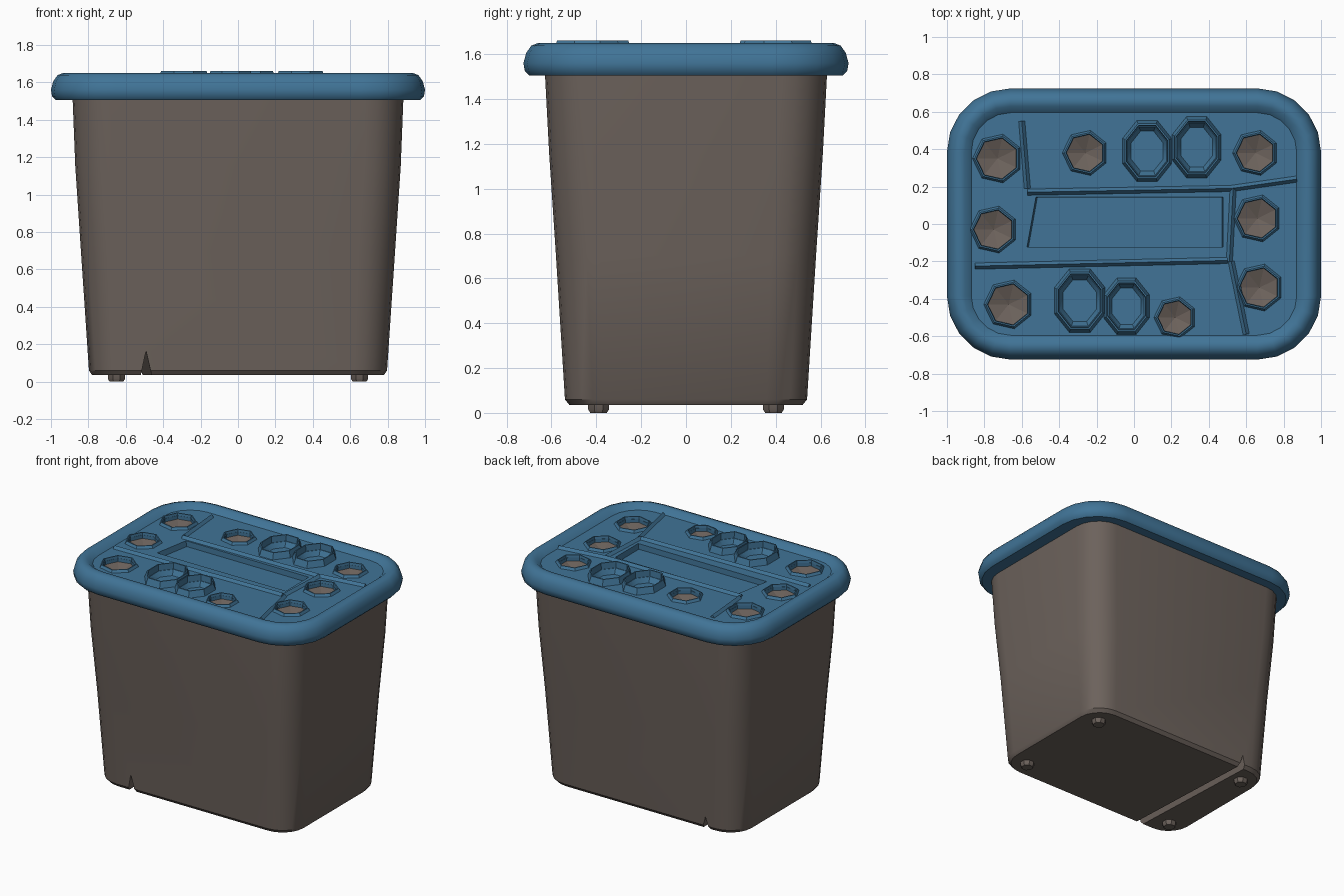
import bpy, bmesh, math
from mathutils import Vector

cube = bpy.data.objects.get("Cube")
if cube:
    bpy.data.objects.remove(cube, do_unlink=True)


def material(name, rgb):
    m = bpy.data.materials.new(name)
    m.use_nodes = True
    m.diffuse_color = (*rgb, 1)
    m.node_tree.nodes["Principled BSDF"].inputs["Base Color"].default_value = (*rgb, 1)
    return m


BLUE = material("lid blue", (0.052, 0.175, 0.31))
BROWN = material("warm grey brown", (0.15, 0.122, 0.106))


def rounded_rect(hx, hy, r, z, seg=5):
    """Ring of points for a rectangle with rounded corners."""
    pts = []
    for k, (sx, sy) in enumerate([(1, 1), (-1, 1), (-1, -1), (1, -1)]):
        for i in range(seg + 1):
            a = math.pi / 2 * (k + i / seg)
            pts.append((sx * (hx - r) + r * math.cos(a), sy * (hy - r) + r * math.sin(a), z))
    return pts


def polygon(x, y, rx, ry, z, n):
    return [(x + rx * math.cos(2 * math.pi * (i + 0.5) / n),
             y + ry * math.sin(2 * math.pi * (i + 0.5) / n), z) for i in range(n)]


def loft(bm, rings, caps=True, closed=False):
    """Skin a stack of equal rings, either capped or looped back on itself."""
    loops = [[bm.verts.new(p) for p in ring] for ring in rings]
    pairs = list(zip(loops, loops[1:]))
    if closed:
        pairs.append((loops[-1], loops[0]))
    for low, high in pairs:
        for i in range(len(low)):
            j = (i + 1) % len(low)
            bm.faces.new((low[i], low[j], high[j], high[i]))
    if caps and not closed:
        bm.faces.new(loops[0][::-1])
        bm.faces.new(loops[-1])


def finish(bm, name, mat, angle=35):
    bmesh.ops.recalc_face_normals(bm, faces=bm.faces)
    me = bpy.data.meshes.new(name)
    bm.to_mesh(me)
    bm.free()
    me.materials.append(mat)
    ob = bpy.data.objects.new(name, me)
    bpy.context.collection.objects.link(ob)
    smooth(ob, angle)
    return ob


def smooth(ob, angle):
    bpy.ops.object.select_all(action='DESELECT')
    ob.select_set(True)
    bpy.context.view_layer.objects.active = ob
    bpy.ops.object.shade_smooth_by_angle(angle=math.radians(angle))


def cut(ob, bm, name, mat):
    """Subtract a cutter, apply the result and drop the cutter."""
    cutter = finish(bm, name, mat)
    cutter.hide_render = True
    mod = ob.modifiers.new("cut", 'BOOLEAN')
    mod.operation, mod.solver, mod.object = 'DIFFERENCE', 'EXACT', cutter
    bpy.ops.object.select_all(action='DESELECT')
    bpy.context.view_layer.objects.active = ob
    bpy.ops.object.modifier_apply(modifier=mod.name)
    bpy.data.objects.remove(cutter, do_unlink=True)
    smooth(ob, 35)


# Tapered container
bm = bmesh.new()
loft(bm, [rounded_rect(hx, hy, r, z) for hx, hy, r, z in [
    (0.78, 0.52, 0.17, 0.035), (0.797, 0.54, 0.18, 0.06), (0.84, 0.58, 0.2, 0.7),
    (0.87, 0.61, 0.2, 1.15), (0.885, 0.63, 0.2, 1.53)]])
container = finish(bm, "container", BROWN)

# Crease running front to back under the container
bm = bmesh.new()
loft(bm, [[(x - 0.035, y, 0.0), (x + 0.04, y, 0.0), (x, y, top)]
          for x, y, top in [(-0.48, -0.8, 0.17), (-0.55, 0.8, 0.12)]])
cut(container, bm, "crease_cutter", BROWN)

# Feet
for side, sx in (("right", -1), ("left", 1)):
    for end, sy in (("front", -1), ("back", 1)):
        bm = bmesh.new()
        loft(bm, [polygon(sx * 0.65, sy * 0.39, r, r, z, 8)
                  for r, z in [(0.04, 0), (0.05, 0.015), (0.05, 0.06)]])
        finish(bm, f"{end}_{side}_foot", BROWN)

# Lid with a rolled rim around a sunken panel
PANEL = 1.615
bm = bmesh.new()
loft(bm, [rounded_rect(1 - d, 0.725 - d, 0.34 - d, z) for d, z in [
    (0.13, 1.505), (0.025, 1.505), (0.006, 1.525), (0, 1.56), (0.012, 1.605),
    (0.035, 1.638), (0.065, 1.65), (0.095, 1.645), (0.13, PANEL)]])
lid = finish(bm, "lid", BLUE)

HOLES = [(-0.73, 0.35, 0.11), (-0.75, -0.03, 0.105), (-0.67, -0.43, 0.11), (-0.26, 0.38, 0.1),
         (0.65, 0.38, 0.1), (0.66, 0.03, 0.105), (0.67, -0.34, 0.105), (0.22, -0.5, 0.09)]
CUPS = [(0.07, 0.39, 0.115), (0.335, 0.41, 0.115), (-0.29, -0.41, 0.12), (-0.04, -0.44, 0.105)]

# Holes, cup recesses and central trough cut into the lid
bm = bmesh.new()
for x, y, r in HOLES:
    loft(bm, [polygon(x, y, r, r, z, 7) for z in (1.545, 1.75)])
for x, y, r in CUPS:
    loft(bm, [polygon(x, y, s * r, s * r * 1.25, z, 8) for s, z in ((0.8, 1.58), (1.0, 1.62), (1.0, 1.75))])
trough = [(-0.6, -0.13), (0.5, -0.13), (0.5, 0.15), (-0.55, 0.15)]
loft(bm, [[(x * s, y * s, z) for x, y in trough] for s, z in ((0.94, 1.575), (1.0, 1.75))])
cut(lid, bm, "recess_cutter", BLUE)

# Shallow brown floors in the holes
for n, (x, y, r) in enumerate(HOLES, 1):
    bm = bmesh.new()
    ring = [bm.verts.new(p) for p in polygon(x, y, r, r, 1.59, 7)]
    tip = bm.verts.new((x, y, 1.555))
    for a, b in zip(ring, ring[1:] + ring[:1]):
        bm.faces.new((a, b, tip))
    finish(bm, f"hole_floor_{n}", BROWN, 10)

# Raised lips round the holes and cups
for label, items, n, stretch, height in (("hole", HOLES, 7, 1.0, 0.018), ("cup", CUPS, 8, 1.25, 0.045)):
    for k, (x, y, r) in enumerate(items, 1):
        bm = bmesh.new()
        loft(bm, [polygon(x, y, r + d, (r + d) * stretch, PANEL + h, n) for d, h in [
            (0.0, -0.01), (0.004, height), (0.012, height), (0.03, -0.01)]], closed=True)
        finish(bm, f"{label}_lip_{k}", BLUE)

# Ridges dividing the panel
RIDGES = [(-0.85, -0.225, 0.5, -0.195), (-0.57, 0.17, 0.52, 0.19), (0.52, 0.19, 0.87, 0.24),
          (0.52, -0.2, 0.6, -0.59), (-0.57, 0.19, -0.6, 0.55), (0.53, 0.19, 0.51, -0.2)]
for k, (x0, y0, x1, y1) in enumerate(RIDGES, 1):
    a, b = Vector((x0, y0, 0)), Vector((x1, y1, 0))
    side = (b - a).cross(Vector((0, 0, 1))).normalized()
    bm = bmesh.new()
    loft(bm, [[p + side * w + Vector((0, 0, PANEL + h))
               for w, h in ((-0.025, -0.01), (0, 0.02), (0.025, -0.01))] for p in (a, b)])
    finish(bm, f"panel_ridge_{k}", BLUE)
